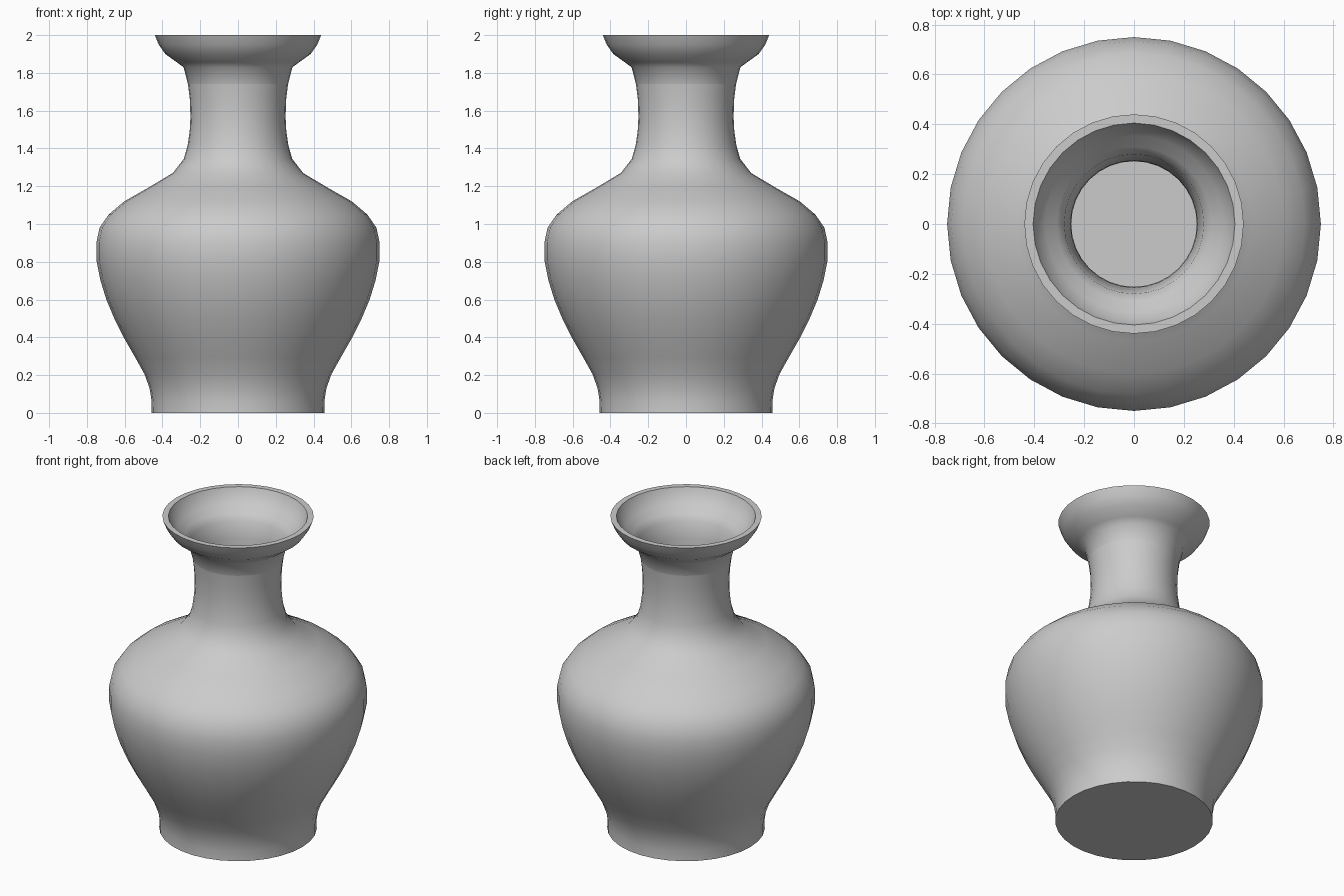
import bpy, bmesh, math

if "Cube" in bpy.data.objects:
    bpy.data.objects.remove(bpy.data.objects["Cube"])

SEGMENTS = 32

# (radius, height): base, belly, shoulder, neck, flared mouth, then inside of the lip
PROFILE = [
    (0.458, 0.005), (0.457, 0.06), (0.468, 0.13), (0.495, 0.205), (0.545, 0.295),
    (0.605, 0.40), (0.655, 0.50), (0.697, 0.60), (0.728, 0.70), (0.75, 0.81),
    (0.75, 0.90), (0.733, 0.98), (0.685, 1.05), (0.602, 1.12), (0.47, 1.195),
    (0.345, 1.27), (0.287, 1.345), (0.266, 1.42), (0.255, 1.50), (0.252, 1.57),
    (0.255, 1.66), (0.265, 1.74), (0.288, 1.83), (0.325, 1.857), (0.385, 1.90),
    (0.42, 1.95), (0.44, 2.0),
    (0.405, 2.0), (0.39, 1.96), (0.355, 1.915), (0.31, 1.875), (0.28, 1.84),
    (0.265, 1.74),
]


def lathe(name, profile, segments):
    """Revolve a profile around z and close its first ring with a disc."""
    bm = bmesh.new()
    rings = []
    for r, z in profile:
        rings.append([bm.verts.new((r * math.cos(math.tau * i / segments),
                                    r * math.sin(math.tau * i / segments), z))
                      for i in range(segments)])
    for low, high in zip(rings, rings[1:]):
        for i in range(segments):
            j = (i + 1) % segments
            bm.faces.new((low[i], low[j], high[j], high[i]))
    bm.faces.new(rings[0][::-1])
    # the inner lip joins the single-walled neck
    bmesh.ops.remove_doubles(bm, verts=bm.verts, dist=0.0005)
    mesh = bpy.data.meshes.new(name)
    bm.to_mesh(mesh)
    bm.free()
    obj = bpy.data.objects.new(name, mesh)
    bpy.context.collection.objects.link(obj)
    return obj


# Vase body with base, neck and lip
vase = lathe("vase", [(r, z if z > 0.01 else 0.0) for r, z in PROFILE], SEGMENTS)
bpy.context.view_layer.objects.active = vase
vase.select_set(True)
bpy.ops.object.shade_smooth_by_angle(angle=math.radians(40))
